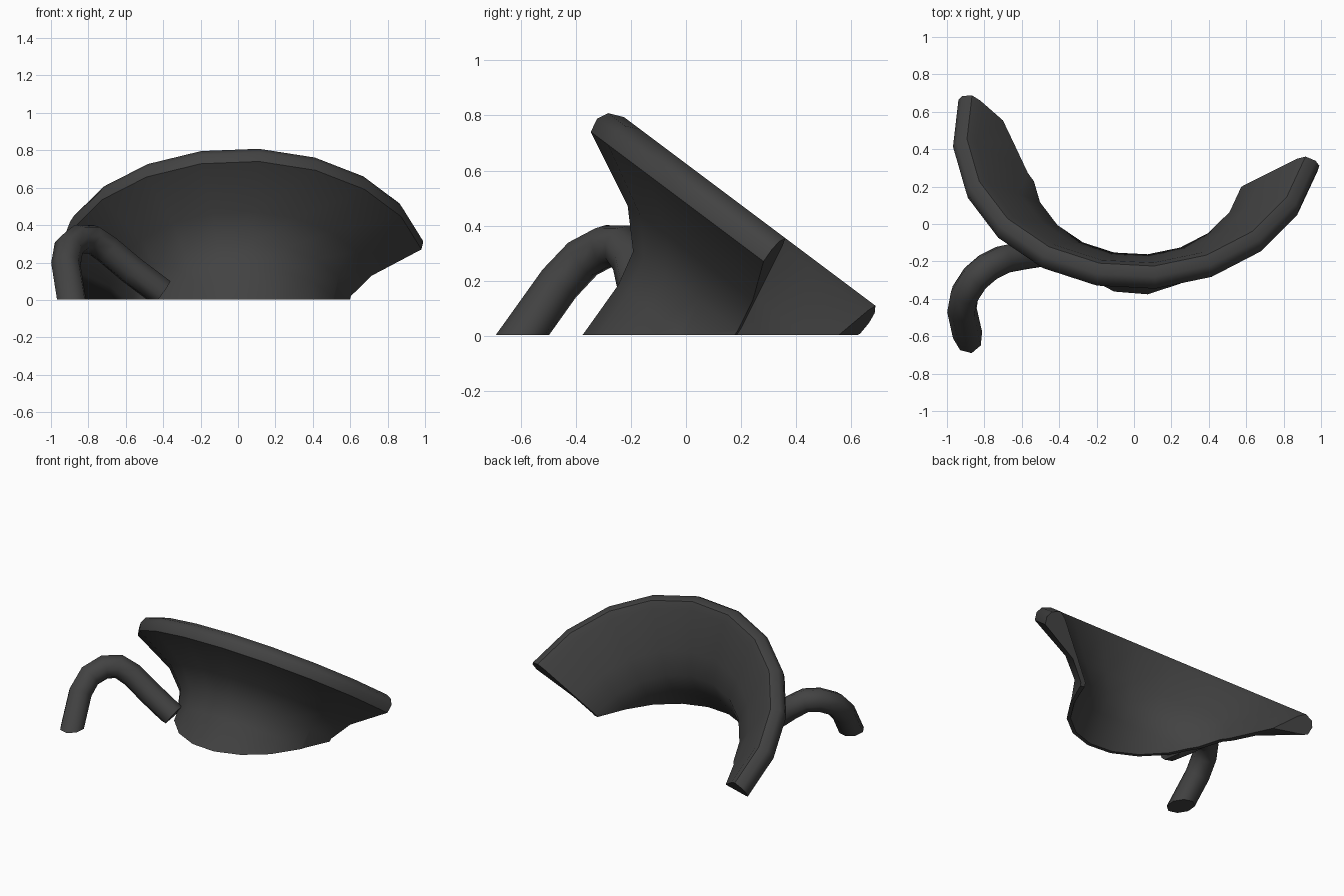
import bpy, bmesh, math
from mathutils import Vector

cube = bpy.data.objects.get("Cube")
if cube:
    bpy.data.objects.remove(cube, do_unlink=True)

mat = bpy.data.materials.new("charcoal glaze")
mat.use_nodes = True
colour = (0.055, 0.055, 0.055, 1)
mat.diffuse_color = colour
mat.node_tree.nodes["Principled BSDF"].inputs["Base Color"].default_value = colour


def finish(name, bm):
    """Slice the part flat on the floor, close the cut and add it to the scene."""
    geom = bm.verts[:] + bm.edges[:] + bm.faces[:]
    bmesh.ops.bisect_plane(bm, geom=geom, plane_co=(0, 0, 0.003),
                           plane_no=(0, 0, 1), clear_inner=True)
    rim = [e for e in bm.edges if e.is_boundary]
    bmesh.ops.holes_fill(bm, edges=rim, sides=0)
    bmesh.ops.recalc_face_normals(bm, faces=bm.faces)
    mesh = bpy.data.meshes.new(name)
    bm.to_mesh(mesh)
    bm.free()
    mesh.materials.append(mat)
    obj = bpy.data.objects.new(name, mesh)
    bpy.context.collection.objects.link(obj)
    bpy.ops.object.select_all(action='DESELECT')
    obj.select_set(True)
    bpy.context.view_layer.objects.active = obj
    bpy.ops.object.shade_smooth_by_angle(angle=math.radians(50))
    return obj


# Flared wall: closed profile (radius, height along axis) swept about a tilted axis
profile = [(0.56, -0.4), (0.56, -0.2), (0.565, 0.0), (0.595, 0.13), (0.71, 0.25),
           (0.98, 0.385), (0.99, 0.437), (0.97, 0.477), (0.915, 0.5),
           (0.87, 0.47), (0.675, 0.26), (0.565, 0.14), (0.54, 0.0), (0.54, -0.4)]
start, end, steps = math.radians(-104.5), math.radians(78.7), 10
bm = bmesh.new()
rings = []
for i in range(steps + 1):
    t = start + (end - start) * i / steps
    ring = []
    for radius, height in profile:
        out = radius * math.cos(t) - 0.255
        ring.append(bm.verts.new((0.02 + radius * math.sin(t),
                                  0.6 * height - 0.8 * out,
                                  0.8 * height + 0.6 * out)))
    rings.append(ring)
n = len(profile)
for a, b in zip(rings, rings[1:]):
    for j in range(n):
        k = (j + 1) % n
        bm.faces.new((a[j], a[k], b[k], b[j]))
bm.faces.new(rings[0])
bm.faces.new(rings[-1])
finish("broken_cup_wall", bm)

# Handle: round tube along a hooked path
path = [(-0.875, -0.66, -0.09), (-0.92, -0.46, 0.19), (-0.905, -0.375, 0.28),
        (-0.85, -0.29, 0.325), (-0.78, -0.23, 0.325), (-0.7, -0.19, 0.27),
        (-0.57, -0.165, 0.16), (-0.41, -0.14, 0.04)]
curve = bpy.data.curves.new("handle_path", 'CURVE')
curve.dimensions = '3D'
curve.bevel_depth = 0.08
curve.bevel_resolution = 2
curve.use_fill_caps = True
spline = curve.splines.new('POLY')
spline.points.add(len(path) - 1)
for point, co in zip(spline.points, path):
    point.co = Vector(co).to_4d()
temp = bpy.data.objects.new("handle_path", curve)
bpy.context.collection.objects.link(temp)
tube = bpy.data.meshes.new_from_object(
    temp.evaluated_get(bpy.context.evaluated_depsgraph_get()))
bm = bmesh.new()
bm.from_mesh(tube)
bmesh.ops.remove_doubles(bm, verts=bm.verts, dist=0.0005)
bpy.data.objects.remove(temp, do_unlink=True)
finish("handle", bm)
